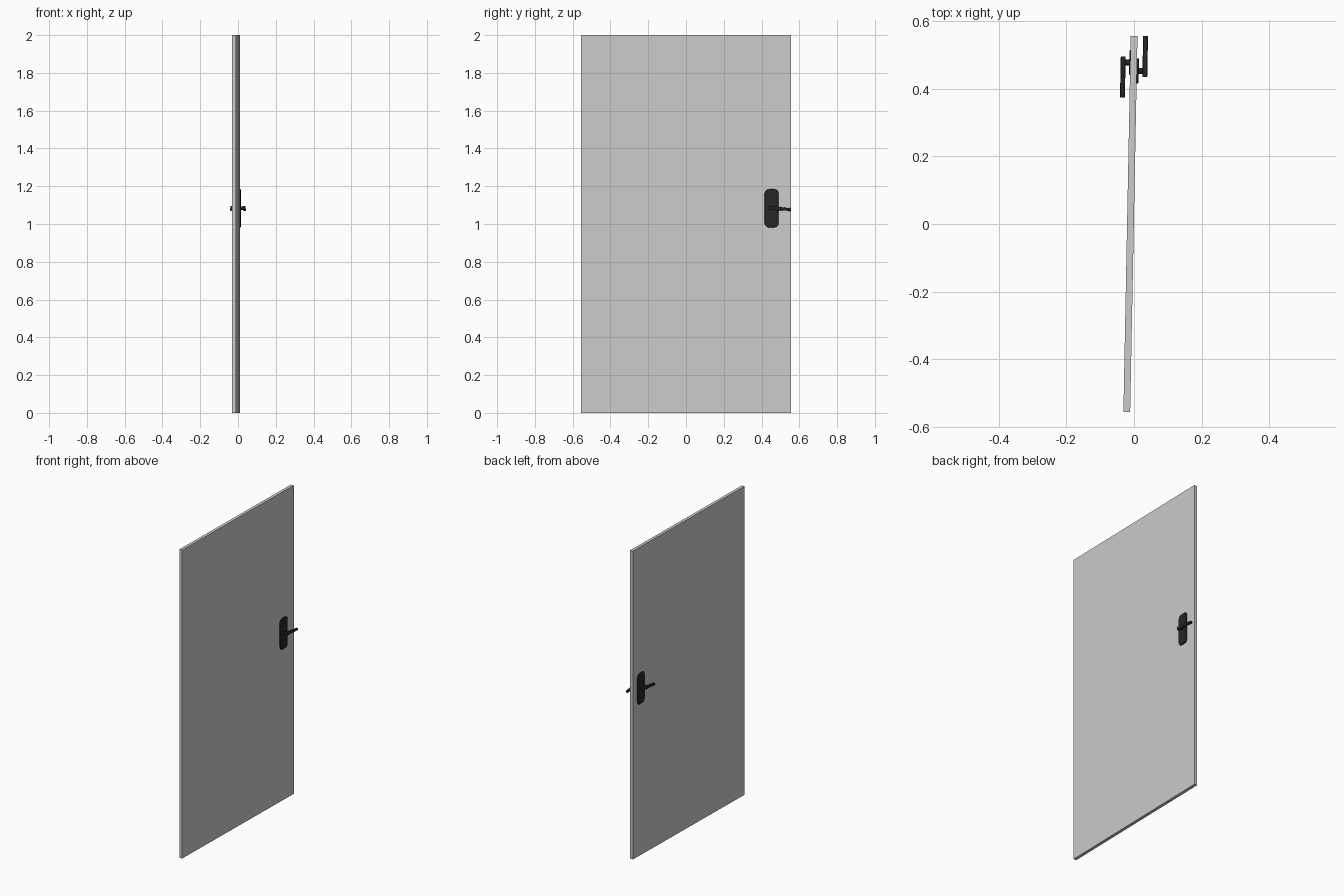
import bpy, bmesh
from math import pi, cos, sin
from mathutils import Matrix, Vector

if "Cube" in bpy.data.objects:
    bpy.data.objects.remove(bpy.data.objects["Cube"])

TILT = -0.0195                                   # door stands slightly off square
PIVOT = Vector((0.0, 0.4655, 0.0))               # handle pair is symmetric about this axis

dark = bpy.data.materials.new("dark_metal")
dark.diffuse_color = (0.02, 0.02, 0.02, 1)
dark.use_nodes = True
dark.node_tree.nodes["Principled BSDF"].inputs["Base Color"].default_value = dark.diffuse_color


def add(name, bm, matrix, mat=None):
    bmesh.ops.recalc_face_normals(bm, faces=bm.faces)
    me = bpy.data.meshes.new(name)
    bm.to_mesh(me)
    bm.free()
    me.transform(matrix)
    ob = bpy.data.objects.new(name, me)
    bpy.context.collection.objects.link(ob)
    if mat:
        me.materials.append(mat)
    return ob


def loft(sections):
    """Skin a list of equal-length point rings and cap both ends."""
    bm = bmesh.new()
    rings = [[bm.verts.new(p) for p in s] for s in sections]
    n = len(rings[0])
    for a, b in zip(rings, rings[1:]):
        for i in range(n):
            bm.faces.new((a[i], a[(i + 1) % n], b[(i + 1) % n], b[i]))
    bm.faces.new(rings[0])
    bm.faces.new(rings[-1])
    return bm


def rounded(w, h, r, seg):
    """Rounded rectangle outline as (u, v) points."""
    pts = []
    for k, (sx, sy) in enumerate(((1, 1), (-1, 1), (-1, -1), (1, -1))):
        for i in range(seg + 1):
            a = k * pi / 2 + i * pi / 2 / seg
            pts.append((sx * (w / 2 - r) + r * cos(a), sy * (h / 2 - r) + r * sin(a)))
    return pts


# door leaf
bm = bmesh.new()
bmesh.ops.create_cube(bm, size=1)
bmesh.ops.scale(bm, vec=(0.02, 1.114, 2.0), verts=bm.verts)
add("door_leaf", bm, Matrix.Translation((-0.0105, 0, 1)) @ Matrix.Rotation(TILT, 4, 'Z'))

# one handle set per side, the second turned half round
for side, turn in (("right", 0), ("left", pi)):
    M = Matrix.Translation(PIVOT) @ Matrix.Rotation(turn, 4, 'Z') @ Matrix.Rotation(TILT, 4, 'Z')

    # backplate with a small front bevel
    plate = [[(x, -0.012 + u, 1.083 + v) for u, v in rounded(0.074 - 2 * d, 0.203 - 2 * d, 0.024 - d, 3)]
             for x, d in ((0.006, 0), (0.0125, 0), (0.0145, 0.002))]
    add(side + "_backplate", loft(plate), M, dark)

    # spindle
    spindle = [[(x, -0.012 + 0.009 * cos(i * pi / 6), 1.084 + 0.009 * sin(i * pi / 6)) for i in range(12)]
               for x in (0.008, 0.03)]
    add(side + "_spindle", loft(spindle), M, dark)

    # tapering lever, drooping towards its tip
    lever = [[(0.0325 + u, y, z + v) for u, v in rounded(0.0145, h, 0.004, 2)]
             for y, z, h in ((-0.030, 1.085, 0.022), (0.0, 1.084, 0.022), (0.035, 1.081, 0.017), (0.092, 1.076, 0.014))]
    add(side + "_lever", loft(lever), M, dark)
